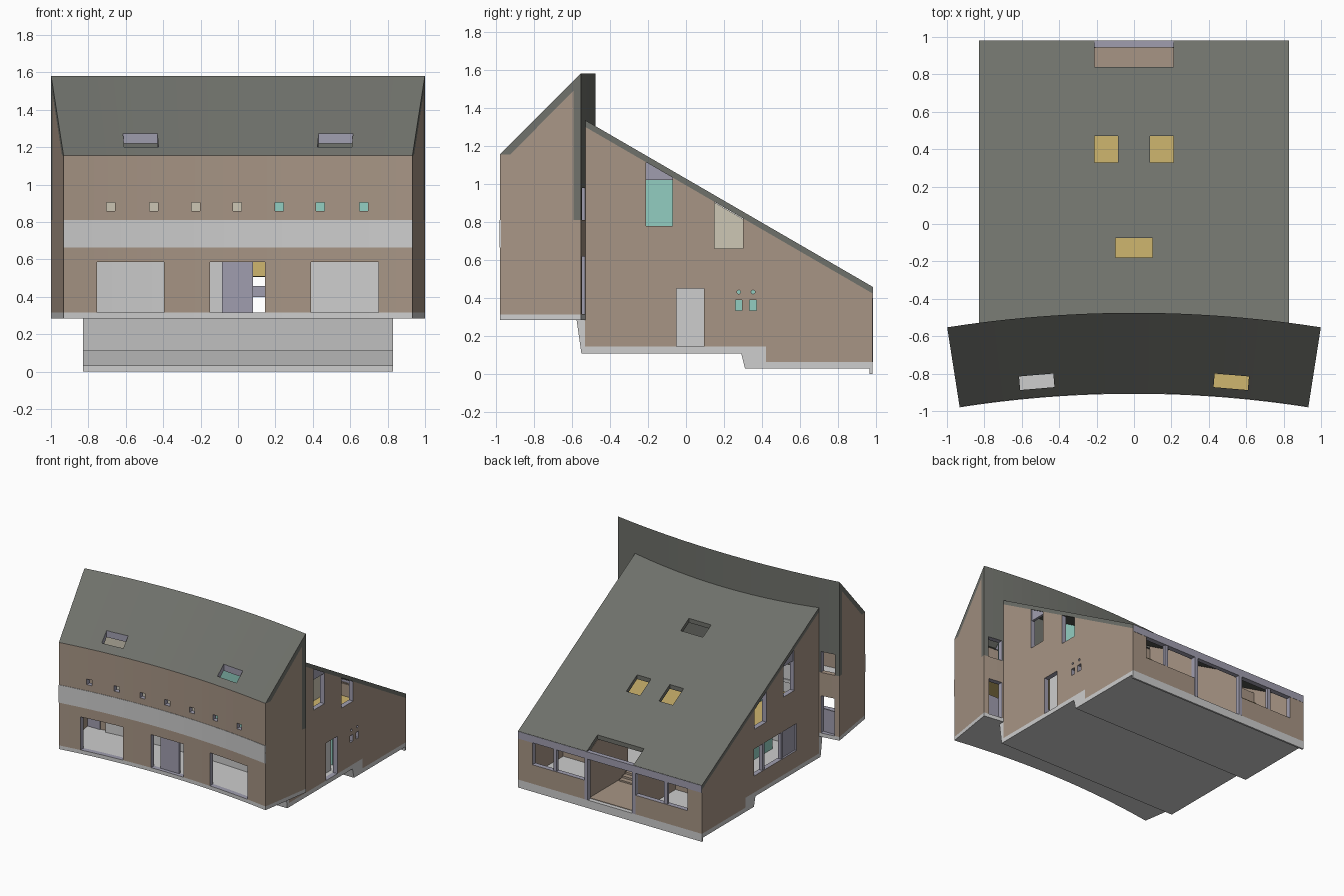
import bpy, bmesh, math
from mathutils import Vector

if "Cube" in bpy.data.objects:
    bpy.data.objects.remove(bpy.data.objects["Cube"])


def material(name, *rgb):
    m = bpy.data.materials.new(name)
    lin = [((c / 255 + 0.055) / 1.055) ** 2.4 for c in rgb]
    m.diffuse_color = (*lin, 1)
    m.use_nodes = True
    m.node_tree.nodes["Principled BSDF"].inputs["Base Color"].default_value = m.diffuse_color
    return m


WALL = material("brown_wall", 167, 149, 133)
ROOF = material("dark_roof", 111, 113, 107)
GREY = material("light_grey", 205, 205, 205)
FRAME = material("violet_frame", 160, 158, 175)
TEAL = material("teal_paint", 146, 206, 193)
OCHRE = material("ochre_floor", 207, 182, 110)
BEIGE = material("beige_paint", 205, 199, 181)


# ---------- helpers: every solid is a list of rings that are skinned and capped
def build(name, solids, mats, index=0):
    bm = bmesh.new()
    for rings in solids:
        vs = [[bm.verts.new(p) for p in ring] for ring in rings]
        n = len(vs[0])
        for a, b in zip(vs, vs[1:]):
            for i in range(n):
                j = (i + 1) % n
                bm.faces.new((a[i], a[j], b[j], b[i]))
        bm.faces.new(vs[0][::-1])
        bm.faces.new(vs[-1])
    bmesh.ops.recalc_face_normals(bm, faces=bm.faces)
    for f in bm.faces:
        f.material_index = index
    me = bpy.data.meshes.new(name)
    bm.to_mesh(me)
    bm.free()
    for m in mats:
        me.materials.append(m)
    ob = bpy.data.objects.new(name, me)
    bpy.context.collection.objects.link(ob)
    return ob


def prism(pts, x0, x1):
    """Profile in (y, z) extruded along x."""
    return [[Vector((x, y, z)) for y, z in pts] for x in (x0, x1)]


def box(x0, x1, y0, y1, z0, z1):
    return prism([(y0, z0), (y1, z0), (y1, z1), (y0, z1)], x0, x1)


def turned(rings, angle):
    """Rotate a solid about the vertical axis of the front arc."""
    c, s = math.cos(angle), math.sin(angle)
    return [[Vector((p.x * c + (p.y - CY) * s, CY - p.x * s + (p.y - CY) * c, p.z))
             for p in r] for r in rings]


CY, R0, R1, A = -6.945, 6.04, 6.47, 0.155   # centre, radii and half angle of the arc


def sweep(pts, a0, a1, n=24):
    """Profile in (radius, z) swept along the arc."""
    rings = []
    for k in range(n + 1):
        a = a0 + (a1 - a0) * k / n
        rings.append([Vector((r * math.sin(a), CY + r * math.cos(a), z)) for r, z in pts])
    return rings


def rect(r0, r1, z0, z1):
    return [(r0, z0), (r1, z0), (r1, z1), (r0, z1)]


def cut(ob, solids, reveal):
    """Cut openings; their reveals take the second material."""
    if reveal.name not in ob.data.materials:
        ob.data.materials.append(reveal)
    idx = ob.data.materials.find(reveal.name)
    cutter = build("cutter", solids, list(ob.data.materials), idx)
    cutter.hide_render = True
    mod = ob.modifiers.new("openings", 'BOOLEAN')
    mod.operation, mod.solver, mod.object = 'DIFFERENCE', 'EXACT', cutter
    with bpy.context.temp_override(object=ob, active_object=ob):
        bpy.ops.object.modifier_apply(modifier=mod.name)
    bpy.data.objects.remove(cutter)


def under(y):
    """Height of the rear roof underside."""
    return 1.30 - 0.5795 * (y + 0.53)


def under_wall(y0, y1, z0, x0, x1):
    """Wall running along y whose top follows the rear roof."""
    return prism([(y0, z0), (y1, z0), (y1, under(y1) - .003), (y0, under(y0) - .003)], x0, x1)


SIDES = (-1, 1)

# ---------- curved front wing
build("front_slab", [sweep(rect(R0, R1, .285, .315), -A, A)], [GREY])
doors = [box(-.755, -.395, -1.1, -.82, .3155, .585), box(-.15, .145, -1.1, -.82, .3155, .585),
         box(.39, .75, -1.1, -.82, .3155, .585)]
peeps = [box(x - .023, x + .023, -1.1, -.82, .86, .905)
         for x in (-.68, -.45, -.225, -.005, .22, .44, .672)]
front = build("front_wall", [sweep(rect(R0, R0 + .04, .315, 1.155), -A + .002, A - .002)], [WALL])
cut(front, doors + peeps, FRAME)
build("front_band", [sweep(rect(R0 - .003, R0 + .004, .665, .81), -A, A)], [GREY])

end = [(R0, .315), (R1, .315), (R1, .81), (R1 - .04, .81), (R1 - .04, 1.49),
       (R0 + .055, 1.155), (R0, 1.155)]
build("end_walls", [sweep(end, s * (A - .0065), s * A, 1) for s in SIDES], [WALL])

# roof folds over the ridge and runs down the back as cladding
roof = build("front_roof", [sweep([(R0, 1.155), (R1, 1.58), (R1, .81), (R1 - .04, .81),
                                   (R1 - .04, 1.49), (R0 + .055, 1.155)], -A, A)], [ROOF])
cut(roof, [turned(box(-.092, .092, -.858, -.785, 1.0, 1.5), s * .085) for s in SIDES]
    + [box(s * .845, s * .96, -.64, -.48, .80, .98) for s in SIDES], FRAME)

back = build("wing_back_walls", [sweep(rect(R1 - .04, R1, .315, .81), s * .1225, s * (A - .003), 4)
                                 for s in SIDES], [WALL])
cut(back, [box(s * .845, s * .96, -.64, -.48, .3155, .62) for s in SIDES], FRAME)
build("wing_back_doors", [box(s * .84, s * .965, -.578, -.568, .315, .5) for s in SIDES], [FRAME])

# wing interior
build("entrance_door", [box(-.085, .08, -.875, -.855, .315, .59)], [FRAME])
build("wing_inner_wall", [sweep(rect(6.40, 6.42, .315, .80), -.1225, .0124, 8),
                          sweep(rect(6.40, 6.42, .315, .80), .0235, .1225, 8)], [GREY])
build("wing_upper_floor_left", [sweep(rect(6.08, 6.43, .64, .665), -A + .006, 0, 12)], [GREY])
build("wing_upper_floor_right", [sweep(rect(6.08, 6.43, .64, .665), 0, A - .006, 12)], [OCHRE])
build("wing_upper_wall_left", [sweep(rect(6.36, 6.38, .665, 1.15), -A + .03, .01, 8)], [BEIGE])
build("wing_upper_wall_right", [sweep(rect(6.36, 6.38, .665, 1.15), .01, A - .03, 8)], [TEAL])

# ---------- rear house
build("stepped_base", [prism([(-.575, .285), (-.55, .11), (.29, .11), (.31, .03), (.965, .03),
                              (.965, 0), (.98, 0), (.98, .065), (.42, .065), (.42, .145),
                              (-.53, .145), (-.53, .285)], -.83, .83)], [GREY])

profile = [(-.53, .145), (.42, .145), (.42, .065), (.98, .065), (.98, under(.98)), (-.53, 1.30)]
for s, side in ((1, "right"), (-1, "left")):
    wall = build(side + "_wall", [prism(profile, s * .79, s * .83)], [WALL])
    a, b = s * .7, s * .9
    holes = [box(a, b, -.21, -.07, .78, 1.3), box(a, b, .15, .30, .66, 1.1)]
    if s > 0:
        holes += [box(a, b, -.05, .095, .1455, .45)]
        for y in (.2775, .3525):
            holes.append(box(a, b, y - .0175, y + .0175, .335, .39))
            holes.append(prism([(y + .01 * math.cos(t * math.pi / 6), .432 + .01 * math.sin(t * math.pi / 6))
                                for t in range(12)], a, b))
    else:
        holes.append(box(a, b, -.24, .31, .28, .50))
    cut(wall, holes, FRAME)

build("gable_window_heads", [prism([(-.21, 1.02), (-.07, 1.02), (-.07, under(-.07)), (-.21, under(-.21))],
                                   s * .80, s * .82) for s in SIDES], [FRAME])
build("strip_window_posts", [box(-.825, -.795, y - .012, y + .012, .28, .50) for y in (.18, -.06)]
      + [box(-.815, -.805, -.24, -.06, .28, .50)], [FRAME])

rear = build("rear_wall", [box(-.825, .825, .94, .98, .065, under(.98) + .002)], [WALL])
cut(rear, [box(s * .225, s * .70, .9, 1.1, .22, .40) for s in SIDES]
    + [box(-.205, .205, .9, 1.1, .05, .6)], FRAME)
build("rear_mullions", [box(s * .5 - .014, s * .5 + .014, .95, .975, .22, .41) for s in SIDES]
      + [box(s * .2, s * .23, .945, .982, .065, .41) for s in SIDES], [FRAME])
build("eave_beam", [box(-.829, .829, .945, .982, .40, .458)], [FRAME])

rear_roof = build("rear_roof", [prism([(-.53, 1.335), (.98, .46), (.98, under(.98)), (-.53, 1.30)],
                                      -.83, .83)], [ROOF])
cut(rear_roof, [box(s * .085, s * .21, .33, .47, .5, 1.1) for s in SIDES]
    + [box(-.1, .1, -.18, -.075, .9, 1.3), box(-.21, .21, .84, 1.1, .3, .8)], ROOF)

# rear interior: hall with steps, partitions and upper floor
build("hall_walls", [under_wall(.45, .95, .065, s * .21, s * .225) for s in SIDES], [WALL])
build("hall_floor", [box(-.21, .21, .42, .945, .06, .069)], [WALL])
build("hall_steps", [box(-.15, .2, .42, .58 - .04 * i, .065, .081 + .016 * i) for i in range(4)], [WALL])
build("room_walls", [box(s * .22, s * .79, .44, .455, .065, .70) for s in SIDES], [WALL])
build("upper_floor", [box(-.79, .79, -.47, .48, .51, .60)], [OCHRE])
build("upper_teal_walls", [under_wall(-.40, .08, .60, s * .50, s * .515) for s in SIDES], [TEAL])
build("upper_beige_walls", [under_wall(.08, .44, .60, s * .50, s * .515) for s in SIDES], [BEIGE])
build("side_door", [box(.74, .755, -.08, .12, .145, .50)], [GREY])
build("washroom_wall", [box(.70, .715, .2, .43, .145, .51)], [TEAL])
build("strip_room_wall", [box(-.5, -.485, -.40, .12, .145, .51)], [TEAL])
build("strip_room_cupboard", [box(-.6, -.5, .12, .40, .145, .45)], [OCHRE])
